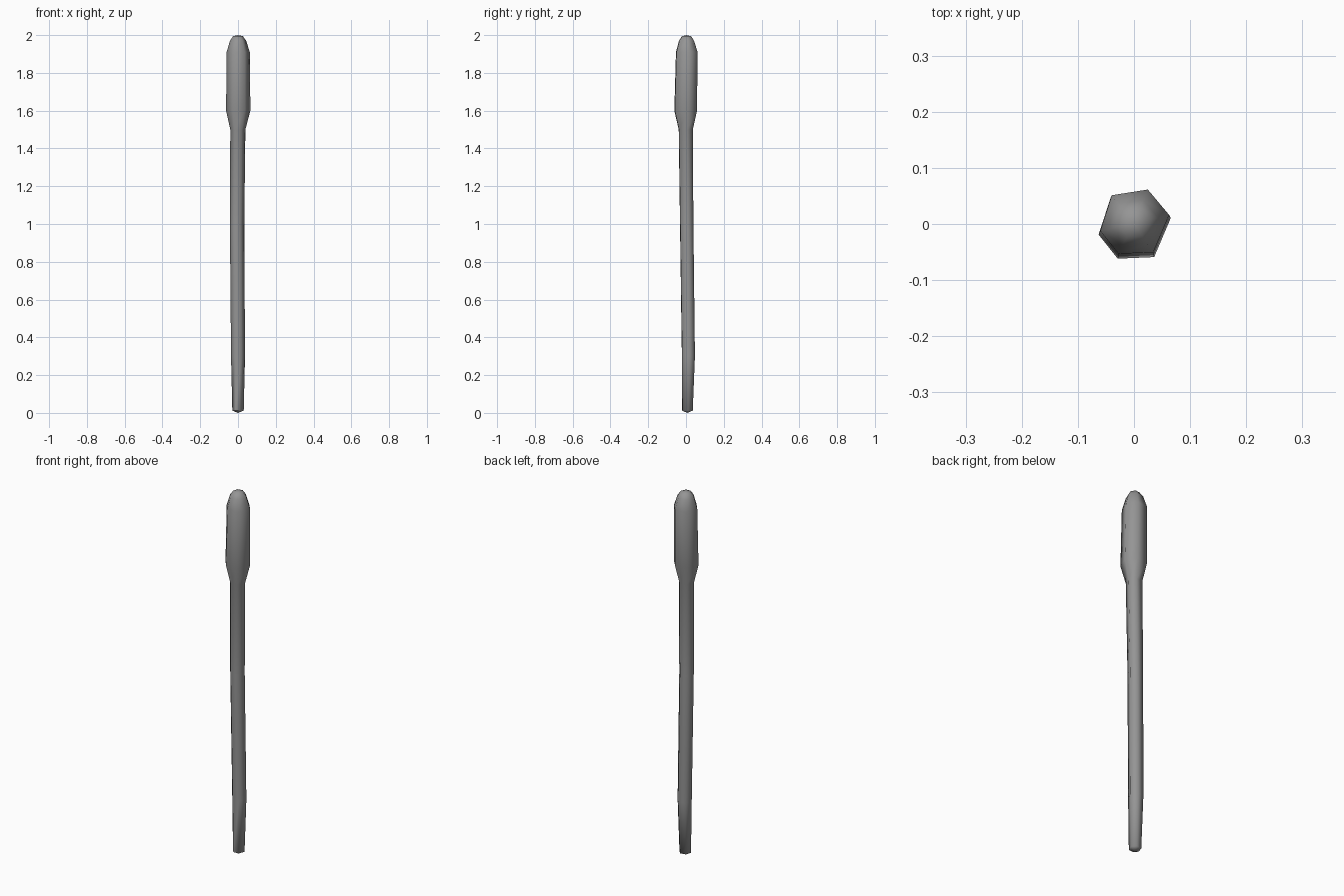
import bpy, bmesh
from math import cos, sin, radians

if "Cube" in bpy.data.objects:
    bpy.data.objects.remove(bpy.data.objects["Cube"])

# slightly uneven six-sided section shared by the whole plant
ANGLES = [12, 68, 130, 194, 243, 302]

# rings of (z, centre x, centre y, radius)
STALK = [(0.012, 0.0, 0.007, 0.031), (0.30, 0.0, 0.012, 0.038),
         (1.0, -0.005, 0.003, 0.039), (1.5, -0.001, -0.002, 0.041)]
HEAD = [(1.6, 0.001, -0.003, 0.066), (1.91, 0.001, 0.003, 0.063),
        (1.97, 0.0, 0.002, 0.044), (1.994, 0.0, 0.002, 0.027)]

# dark grey for the whole reed
grey = bpy.data.materials.new("dark_grey")
grey.diffuse_color = (0.3, 0.3, 0.3, 1)
grey.use_nodes = True
grey.node_tree.nodes["Principled BSDF"].inputs["Base Color"].default_value = grey.diffuse_color


def build(name, rings, bottom_z, top_z):
    bm = bmesh.new()
    loops = [[bm.verts.new((x + r * cos(radians(a)), y + r * sin(radians(a)), z))
              for a in ANGLES] for z, x, y, r in rings]
    n = len(ANGLES)
    for lo, hi in zip(loops, loops[1:]):
        for i in range(n):
            j = (i + 1) % n
            bm.faces.new((lo[i], lo[j], hi[j], hi[i]))
    # gently pointed end caps
    for loop, ring, z in ((loops[0], rings[0], bottom_z), (loops[-1], rings[-1], top_z)):
        tip = bm.verts.new((ring[1], ring[2], z))
        for i in range(n):
            bm.faces.new((loop[i], loop[(i + 1) % n], tip))
    bmesh.ops.recalc_face_normals(bm, faces=bm.faces)
    mesh = bpy.data.meshes.new(name)
    bm.to_mesh(mesh)
    bm.free()
    mesh.materials.append(grey)
    obj = bpy.data.objects.new(name, mesh)
    bpy.context.collection.objects.link(obj)
    bpy.context.view_layer.objects.active = obj
    obj.select_set(True)
    bpy.ops.object.shade_smooth_by_angle(angle=radians(65))
    return obj


# one continuous reed: bent stalk flaring into a thick seed head
build("reed_stalk_and_head", STALK + HEAD, 0.0, 2.0)
